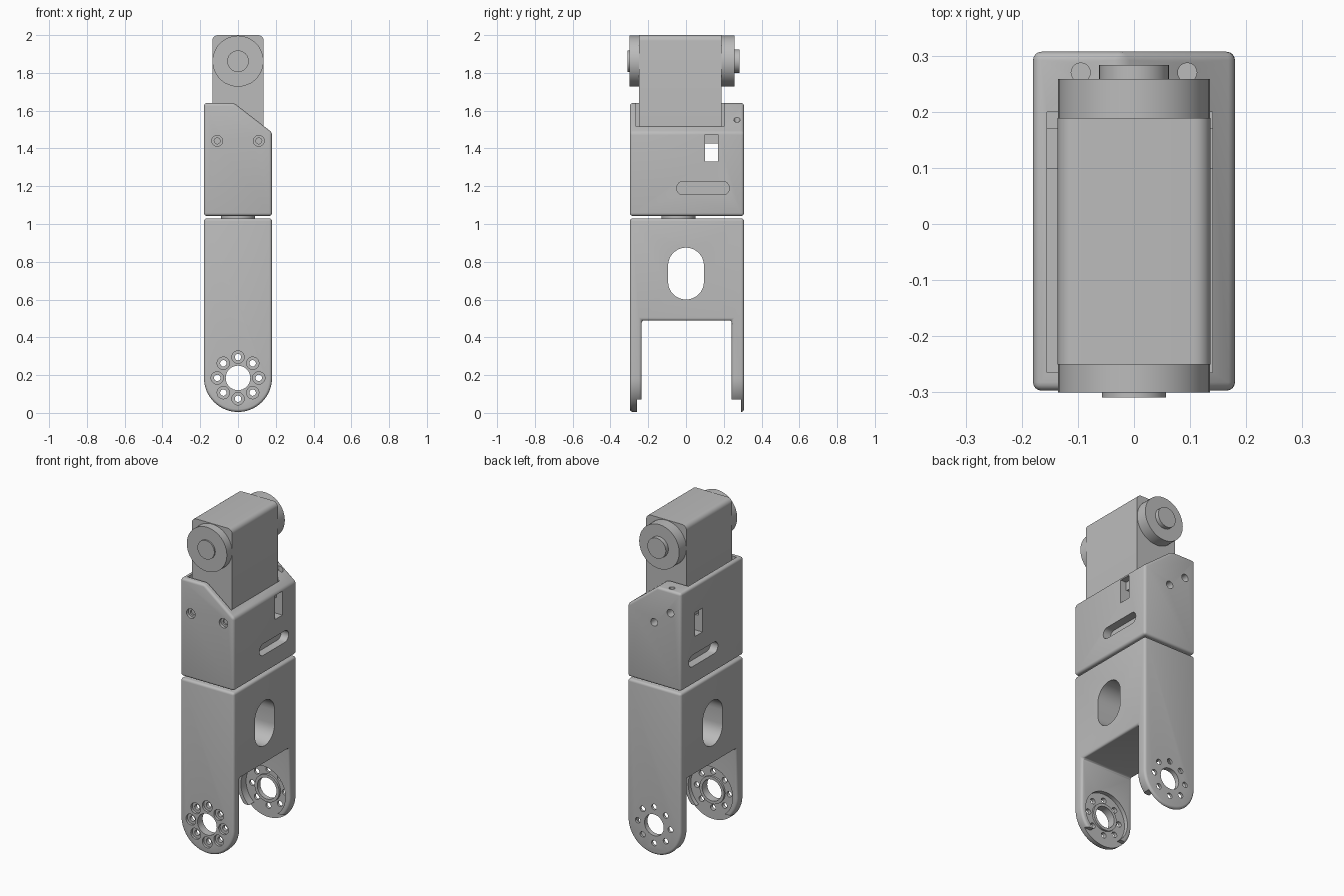
import bpy, bmesh, math
from mathutils import Vector

cube = bpy.data.objects.get("Cube")
if cube:
    bpy.data.objects.remove(cube, do_unlink=True)

gray = bpy.data.materials.new("plain_gray")
gray.use_nodes = True
gray.diffuse_color = (0.5, 0.5, 0.5, 1)
gray.node_tree.nodes["Principled BSDF"].inputs["Base Color"].default_value = (0.5, 0.5, 0.5, 1)


# Helpers: 2D outlines, prisms along an axis, cuts and bevels
def arc(u, v, r, start, end, n):
    return [(u + r * math.cos(math.radians(start + (end - start) * i / n)),
             v + r * math.sin(math.radians(start + (end - start) * i / n))) for i in range(n + 1)]


def circle(u, v, r, n=32):
    return arc(u, v, r, 0, 360, n)[:-1]


def rect(u0, u1, v0, v1):
    return [(u0, v0), (u1, v0), (u1, v1), (u0, v1)]


def prism(name, outline, axis, a, b):
    place = {"x": lambda u, v, d: (d, u, v),
             "y": lambda u, v, d: (u, d, v),
             "z": lambda u, v, d: (u, v, d)}[axis]
    bm = bmesh.new()
    face = bm.faces.new([bm.verts.new(place(u, v, a)) for u, v in outline])
    ext = bmesh.ops.extrude_face_region(bm, geom=[face])
    moved = [e for e in ext["geom"] if isinstance(e, bmesh.types.BMVert)]
    bmesh.ops.translate(bm, verts=moved, vec=Vector(place(0, 0, b - a)))
    bmesh.ops.recalc_face_normals(bm, faces=bm.faces)
    mesh = bpy.data.meshes.new(name)
    bm.to_mesh(mesh)
    bm.free()
    mesh.materials.append(gray)
    obj = bpy.data.objects.new(name, mesh)
    bpy.context.collection.objects.link(obj)
    return obj


def apply(obj, mod):
    bpy.ops.object.select_all(action="DESELECT")
    bpy.context.view_layer.objects.active = obj
    obj.select_set(True)
    bpy.ops.object.modifier_apply(modifier=mod.name)


def cut(obj, outline, axis, a, b):
    cutter = prism("cutter", outline, axis, a, b)
    cutter.hide_render = True
    mod = obj.modifiers.new("cut", "BOOLEAN")
    mod.operation = "DIFFERENCE"
    mod.solver = "EXACT"
    mod.object = cutter
    apply(obj, mod)
    bpy.data.objects.remove(cutter, do_unlink=True)


def bevel(obj, width, segments=4):
    mod = obj.modifiers.new("bevel", "BEVEL")
    mod.width = width
    mod.segments = segments
    mod.limit_method = "ANGLE"
    mod.angle_limit = math.radians(35)
    apply(obj, mod)


def smooth(obj):
    bpy.ops.object.select_all(action="DESELECT")
    bpy.context.view_layer.objects.active = obj
    obj.select_set(True)
    bpy.ops.object.shade_smooth_by_angle(angle=math.radians(30))


W, FRONT, BACK = 0.18, -0.297, 0.307
JOINT_Z, HUB_Z = 0.185, 1.862

# Lower fork: rounded legs joined by a solid upper block
fork = prism("lower_fork", arc(0, W + 0.005, W, 180, 360, 32) + [(W, 1.03), (-W, 1.03)],
             "y", FRONT, BACK)
cut(fork, rect(-0.235, 0.242, -0.1, 0.49), "x", -0.3, 0.3)
bevel(fork, 0.015)
oval = arc(0, 0.78, 0.095, 0, 180, 16) + arc(0, 0.695, 0.095, 180, 360, 16)
cut(fork, oval, "x", -0.3, 0.3)

# Thin leg tips with round horn pockets on the inner faces
cut(fork, rect(-0.26, 0.292, -0.1, 0.07), "x", -0.3, 0.3)
cut(fork, circle(0, JOINT_Z, 0.15, 48), "y", -0.26, 0.292)

# Joint bore and the ring of screw holes
cut(fork, circle(0, JOINT_Z, 0.065), "y", -0.5, 0.5)
for x, z in circle(0, JOINT_Z, 0.11, 8):
    cut(fork, circle(x, z, 0.017, 16), "y", -0.5, 0.5)
    cut(fork, circle(x, z, 0.033, 20), "y", -0.5, FRONT + 0.015)
smooth(fork)

# Collars around the joint bores
for name, a, b in (("front_collar", -0.262, -0.248), ("back_collar", 0.278, 0.294)):
    collar = prism(name, circle(0, JOINT_Z, 0.083), "y", a, b)
    cut(collar, circle(0, JOINT_Z, 0.065), "y", a - 0.1, b + 0.1)
    smooth(collar)

# Swivel disc between the two housings
smooth(prism("swivel_disc", circle(0, -0.04, 0.09), "z", 1.02, 1.055))

# Upper housing with a sloped shoulder
housing = prism("upper_housing",
                [(-W, 1.043), (W, 1.043), (W, 1.485), (-0.02, 1.64), (-W, 1.64)],
                "y", FRONT, BACK)
bevel(housing, 0.015)
cut(housing, rect(-0.155, 0.14, -0.265, 0.2), "z", 1.425, 2)
cut(housing, rect(0.1, 0.17, 1.33, 1.475), "x", -0.3, 0.3)
slot = arc(0.195, 1.19, 0.035, -90, 90, 12) + arc(-0.015, 1.19, 0.035, 90, 270, 12)
for a, b in ((0.13, 0.3), (-0.3, -0.13)):
    cut(housing, slot, "x", a, b)

# Counterbored screw holes in the housing: front face, back face and top
for x, z in ((-0.11, 1.44), (0.11, 1.44)):
    cut(housing, circle(x, z, 0.029, 20), "y", -0.5, FRONT + 0.018)
    cut(housing, circle(x, z, 0.016, 16), "y", -0.5, FRONT + 0.028)
for x, z in ((0, 1.42), (-0.11, 1.505)):
    cut(housing, circle(x, z, 0.023, 20), "y", BACK - 0.06, 0.5)
for x, z in ((-0.095, 1.64), (0.095, 1.552)):
    cut(housing, circle(x, 0.27, 0.017, 20), "z", z - 0.06, 2)
smooth(housing)

# Motor block with rounded upper edges
R = 0.03
motor = prism("motor_block",
              [(-0.136, 1.425), (0.136, 1.425)]
              + arc(0.136 - R, 2 - R, R, 0, 90, 6) + arc(R - 0.136, 2 - R, R, 90, 180, 6),
              "y", -0.25, 0.189)
smooth(motor)

# Motor hubs and shaft ends
for name, r, a, b in (("front_hub", 0.135, -0.3, -0.245), ("front_shaft", 0.057, -0.309, -0.29),
                      ("back_hub", 0.135, 0.185, 0.258), ("back_shaft", 0.062, 0.25, 0.283)):
    smooth(prism(name, circle(0, HUB_Z, r, 48), "y", a, b))
